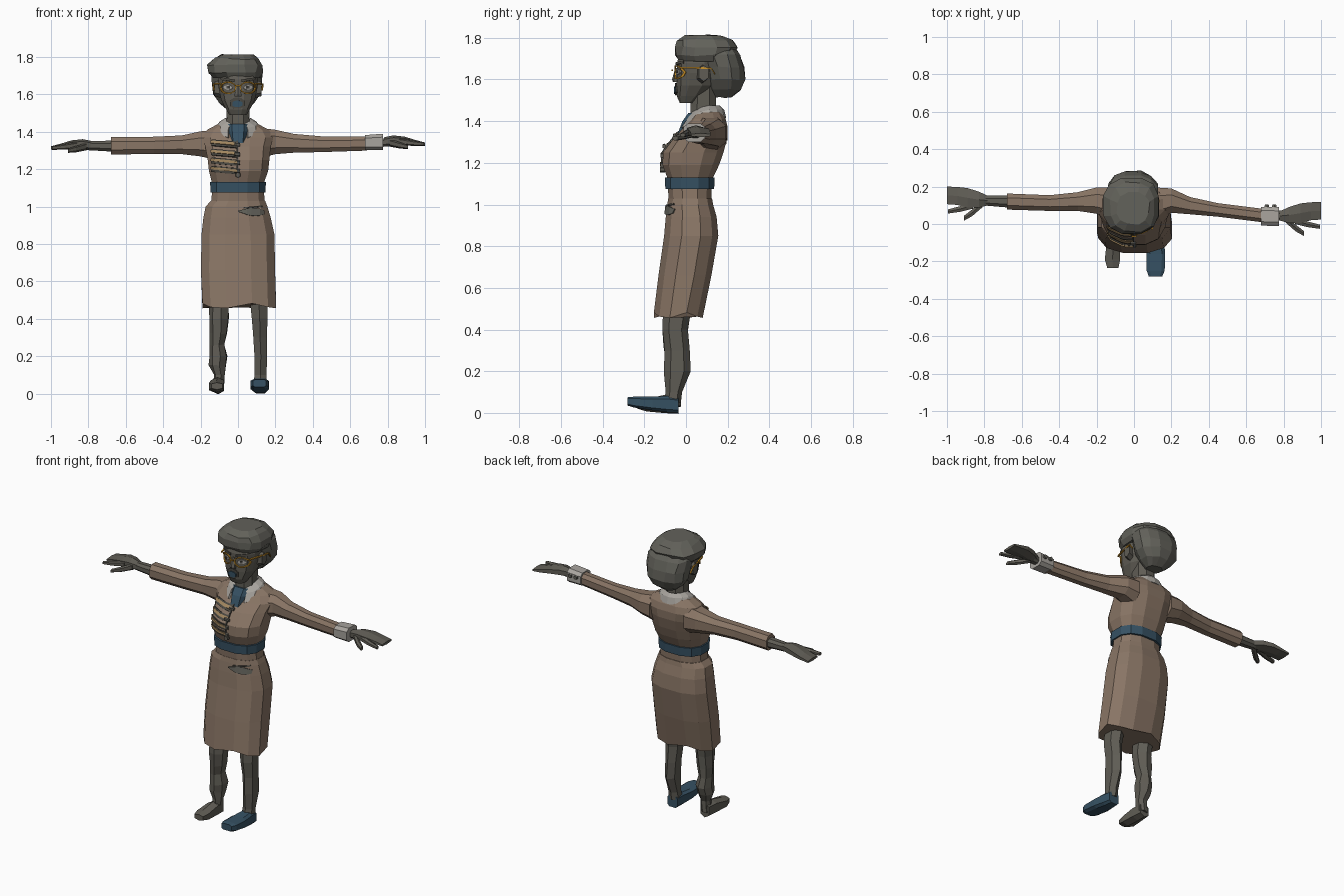
import bpy, bmesh, math, random
from mathutils import Vector
from mathutils.bvhtree import BVHTree

random.seed(4)


def material(name, rgb):
    m = bpy.data.materials.new(name)
    m.diffuse_color = (*rgb, 1)
    return m


SKIN = material("dark skin", (.115, .108, .09))
HAIR = material("grey hair", (.122, .12, .102))
COAT = material("brown cloth", (.25, .178, .13))
BLUE = material("slate blue", (.037, .083, .125))
PALE = material("pale linen", (.39, .37, .34))
GOLD = material("gold", (.6, .29, .025))
BRAID = material("tan braid", (.36, .24, .115))
DARK = material("dark trim", (.07, .066, .055))


def make(name, bm, mat):
    bmesh.ops.recalc_face_normals(bm, faces=bm.faces)
    me = bpy.data.meshes.new(name)
    bm.to_mesh(me)
    bm.free()
    ob = bpy.data.objects.new(name, me)
    bpy.context.collection.objects.link(ob)
    me.materials.append(mat)
    return ob


def loft(name, axis, rings, mat, n=8, e=.85, jitter=0):
    """Rings: position on axis, centre on the two other axes, two radii."""
    others = [a for a in range(3) if a != axis]
    bm = bmesh.new()
    loops = []
    for p, c1, c2, r1, r2 in rings:
        loop = []
        for i in range(n):
            t = 2 * math.pi * (i + .5) / n
            k = math.cos(math.pi / n) ** e
            co = Vector()
            co[axis] = p
            co[others[0]] = c1 + r1 / k * math.copysign(abs(math.cos(t)) ** e, math.cos(t))
            co[others[1]] = c2 + r2 / k * math.copysign(abs(math.sin(t)) ** e, math.sin(t))
            co += Vector([random.uniform(-jitter, jitter) for _ in range(3)])
            loop.append(bm.verts.new(co))
        loops.append(loop)
    for a, b in zip(loops, loops[1:]):
        for i in range(n):
            bm.faces.new((a[i], a[(i + 1) % n], b[(i + 1) % n], b[i]))
    bm.faces.new(loops[0])
    bm.faces.new(loops[-1])
    return make(name, bm, mat)


def ribbon(name, pts, width, host, mat, lift=.005, closed=False):
    """Thin strip along (x, z) points, laid on the front of the host."""
    tree = BVHTree.FromPolygons([v.co for v in host.data.vertices],
                                [p.vertices for p in host.data.polygons])
    bm = bmesh.new()
    rows = []
    n = len(pts)
    widths = width if isinstance(width, list) else [width] * n
    for i in range(n):
        a = Vector(pts[(i - 1) % n] if closed else pts[max(i - 1, 0)])
        b = Vector(pts[(i + 1) % n] if closed else pts[min(i + 1, n - 1)])
        d = (b - a).normalized()
        side = Vector((-d.y, d.x)) * widths[i] / 2
        row = []
        for q in (Vector(pts[i]) + side, Vector(pts[i]) - side):
            hit = tree.ray_cast(Vector((q.x, -1, q.y)), Vector((0, 1, 0)))[0]
            y = hit.y if hit else rows[-1][0].co.y + lift if rows else 0
            row.append(bm.verts.new((q.x, y - lift, q.y)))
        rows.append(row)
    for i in range(n if closed else n - 1):
        a, b = rows[i], rows[(i + 1) % n]
        bm.faces.new((a[0], a[1], b[1], b[0]))
    ob = make(name, bm, mat)
    sol = ob.modifiers.new("thickness", 'SOLIDIFY')
    sol.thickness, sol.offset = .007, 0
    return ob


def line(x0, z0, x1, z1, n=6):
    return [(x0 + (x1 - x0) * i / n, z0 + (z1 - z0) * i / n) for i in range(n + 1)]


# Skirt with an uneven hem
skirt = loft("skirt", 2, [
    (.47, .007, -.037, .197, .117), (.66, 0, -.005, .198, .127), (.85, 0, .025, .195, .13),
    (.94, -.005, .025, .18, .122), (1.0, -.008, .02, .165, .11), (1.03, 0, .02, .145, .105)],
    COAT, 12, .8)
for i, v in enumerate(skirt.data.vertices[:12]):
    v.co.z += (.012, -.008, -.014)[i % 3]

# Jacket body
torso = loft("jacket", 2, [
    (.985, 0, .02, .148, .1), (1.08, 0, .018, .138, .105), (1.13, 0, .02, .14, .11),
    (1.19, .003, .023, .158, .136), (1.25, .003, .035, .165, .145), (1.32, 0, .07, .175, .128),
    (1.37, 0, .095, .19, .105), (1.41, 0, .105, .165, .085), (1.445, 0, .105, .1, .065)],
    COAT, 12, .8)
loft("belt", 2, [(1.075, 0, .018, .147, .117), (1.13, 0, .018, .149, .12)], BLUE, 12, .8)
loft("shirt", 2, [(1.34, 0, .065, .055, .105), (1.4, 0, .068, .065, .085),
                  (1.44, 0, .08, .068, .068)], BLUE)

# Sleeves, bare wrist and turned cuff
loft("right_sleeve", 0, [(-.12, .11, 1.33, .085, .08), (-.2, .125, 1.335, .07, .067),
     (-.3, .12, 1.33, .05, .05), (-.45, .112, 1.327, .042, .046),
     (-.68, .12, 1.325, .043, .047)], COAT)
loft("left_sleeve", 0, [(.12, .11, 1.34, .085, .08), (.2, .125, 1.345, .065, .065),
     (.3, .098, 1.338, .046, .05), (.45, .075, 1.333, .036, .042),
     (.69, .045, 1.337, .036, .038)], COAT)
loft("right_wrist", 0, [(-.66, .12, 1.323, .033, .03), (-.8, .125, 1.325, .026, .024)], SKIN)
loft("left_wrist", 0, [(.7, .045, 1.34, .026, .024), (.81, .045, 1.343, .026, .022)], SKIN)
loft("cuff", 0, [(.68, .042, 1.342, .05, .04), (.775, .04, 1.345, .052, .044)], PALE, 8, .6)
for k in (.71, .75):
    loft("cuff_button", 1, [(.088, k, 1.355, .013, .013), (.103, k, 1.355, .01, .01)], HAIR, 6)


# Hands: palm with joined fingers, forefinger and thumb
def hand(side, s, x, y, z):
    def part(name, rings):
        loft(side + name, 0, [(s * (x + d), y + dy, z + dz, ry, rz)
                              for d, dy, dz, ry, rz in rings], SKIN, 6)
    part("_palm_fingers", [(0, 0, 0, .025, .022), (.05, .005, .008, .043, .024),
         (.11, .015, .006, .052, .02), (.165, .025, -.004, .048, .014),
         (1 - x, .028, -.012, .047, .008)])
    part("_forefinger", [(.08, -.025, .003, .018, .016), (.15, -.045, -.006, .015, .013),
         (.215, -.058, -.012, .011, .009)])
    part("_thumb", [(.03, -.015, -.004, .02, .018), (.085, -.065, -.018, .018, .015),
         (.13, -.095, -.027, .013, .01)])


hand("right", -1, .78, .125, 1.325)
hand("left", 1, .78, .043, 1.345)

# Legs: one lumpy, one slim
loft("right_leg", 2, [
    (.03, -.105, -.06, .03, .035), (.1, -.1, -.058, .026, .033), (.15, -.108, -.05, .042, .046),
    (.2, -.105, -.042, .045, .058), (.26, -.112, -.045, .038, .046), (.32, -.105, -.05, .045, .05),
    (.4, -.1, -.052, .048, .055), (.52, -.1, -.04, .05, .06)], SKIN, 7, 1, .004)
loft("left_leg", 2, [
    (.05, .118, -.065, .034, .035), (.1, .12, -.058, .032, .034), (.2, .122, -.042, .034, .056),
    (.3, .118, -.042, .036, .052), (.4, .116, -.052, .042, .053), (.52, .11, -.04, .048, .06)],
    SKIN, 6, 1)
loft("right_foot", 1, [(-.235, -.113, .04, .03, .017), (-.19, -.115, .037, .041, .027),
     (-.1, -.11, .043, .036, .04), (-.035, -.107, .04, .03, .04)], SKIN, 6, .7)
loft("left_shoe", 1, [(-.28, .115, .055, .036, .02), (-.25, .116, .052, .048, .026),
     (-.16, .117, .045, .05, .033), (-.09, .119, .042, .041, .039),
     (-.035, .12, .037, .034, .037)], BLUE, 8, .5)

# Neck and head
loft("neck", 2, [(1.4, 0, .085, .065, .065), (1.47, 0, .083, .06, .062),
                 (1.58, 0, .085, .062, .06)], SKIN)
head = loft("head", 2, [
    (1.488, 0, .005, .045, .035), (1.52, 0, .022, .064, .066), (1.57, 0, .045, .09, .09),
    (1.63, 0, .055, .103, .098), (1.68, 0, .055, .106, .098), (1.73, 0, .06, .1, .09)],
    SKIN, 12, .8)
loft("nose", 2, [(1.588, 0, -.047, .018, .014), (1.6, 0, -.048, .018, .017),
                 (1.655, 0, -.04, .009, .01)], SKIN, 6)
for s, side in ((-1, "right"), (1, "left")):
    loft(side + "_ear", 0, [(s * .09, .075, 1.625, .025, .04),
                            (s * .125, .085, 1.63, .022, .035)], SKIN, 6)
    # Eyes, brows and spectacles
    ribbon(side + "_eye", line(s * .03, 1.635, s * .075, 1.638, 4),
           [.008, .022, .026, .02, .008], head, PALE, .003)
    ribbon(side + "_iris", line(s * .046, 1.637, s * .06, 1.637, 2), .013, head, DARK, .008)
    ribbon(side + "_brow", line(s * .018, 1.672, s * .09, 1.684, 4), .013, head, DARK)
    rim = [(s * (.053 + .041 * math.cos(a)), 1.635 + .031 * math.sin(a))
           for a in (math.pi * k / 5 for k in range(10))]
    ribbon(side + "_spectacle_rim", rim, .006, head, GOLD, .009, True)
    loft(side + "_spectacle_arm", 1, [(-.03, s * .095, 1.656, .004, .004),
         (.03, s * .112, 1.656, .004, .004), (.12, s * .132, 1.654, .004, .004),
         (.14, s * .13, 1.625, .004, .004)], GOLD, 4)
ribbon("spectacle_bridge", line(-.014, 1.645, .014, 1.645, 2), .007, head, GOLD, .022)
ribbon("lips", line(-.042, 1.553, .034, 1.553, 4), [.028, .056, .06, .056, .028], head, DARK, .004)
ribbon("mouth", line(-.03, 1.549, .023, 1.549, 4), [.018, .032, .036, .032, .018], head, BLUE, .009)

# Hair: swept-up cap and full roll at the back
loft("hair_cap", 2, [
    (1.69, -.008, .085, .126, .115), (1.715, -.012, .09, .143, .138), (1.755, -.014, .097, .148, .147),
    (1.79, -.008, .09, .12, .13), (1.812, -.005, .085, .085, .085)], HAIR, 12, .8, .005)
loft("hair_roll", 2, [
    (1.515, -.005, .175, .05, .04), (1.55, -.005, .188, .09, .075), (1.6, -.005, .192, .125, .09),
    (1.66, -.005, .185, .132, .095), (1.72, -.008, .165, .135, .095), (1.765, -.008, .14, .11, .09)],
    HAIR, 12, .85, .004)

# Open collar with pointed fronts
bm = bmesh.new()
rows = []
for i in range(13):
    t = math.radians(-65 + 310 * i / 12)
    f = max(0, -math.sin(t))
    c, s = math.cos(t), math.sin(t)
    rows.append([bm.verts.new((c * .066, .093 + s * .07, 1.475 - .03 * f)),
                 bm.verts.new((c * (.1 + .025 * f), .093 + s * .09, 1.455 - .04 * f)),
                 bm.verts.new((c * .128, .093 + s * (.1 + .03 * f), 1.415 - .05 * f))])
for a, b in zip(rows, rows[1:]):
    for k in (0, 1):
        bm.faces.new((a[k], b[k], b[k + 1], a[k + 1]))
collar = make("collar", bm, PALE)
collar.modifiers.new("thickness", 'SOLIDIFY').thickness = .012

# Jacket opening, braided fastenings and toggles
ribbon("jacket_opening", line(-.005, 1.16, -.005, 1.35, 8), .008, torso, DARK)
for z in (1.195, 1.24, 1.285, 1.335):
    ribbon("braid_backing", line(-.14, z + .006, -.005, z - .006, 7), .032, torso, DARK, .004)
    ribbon("braid", line(-.145, z + .01, -.005, z - .003, 7), .014, torso, BRAID, .009)
    y = -.115 if z < 1.27 else -.105 if z < 1.3 else -.055
    loft("toggle", 0, [(-.02, y, z - .004, .008, .01), (.012, y, z - .006, .008, .01)], SKIN, 6)
loft("lower_button", 1, [(-.125, 0, 1.168, .012, .012), (-.1, 0, 1.168, .013, .013)], SKIN, 6)

# Dark folds below the waist
ribbon("front_fold", line(0, .975, .14, .968, 6), [.004, .018, .032, .04, .042, .036, .02], skirt, HAIR)
ribbon("hip_crease", line(.03, .992, .13, 1.002, 4), .007, skirt, DARK)
